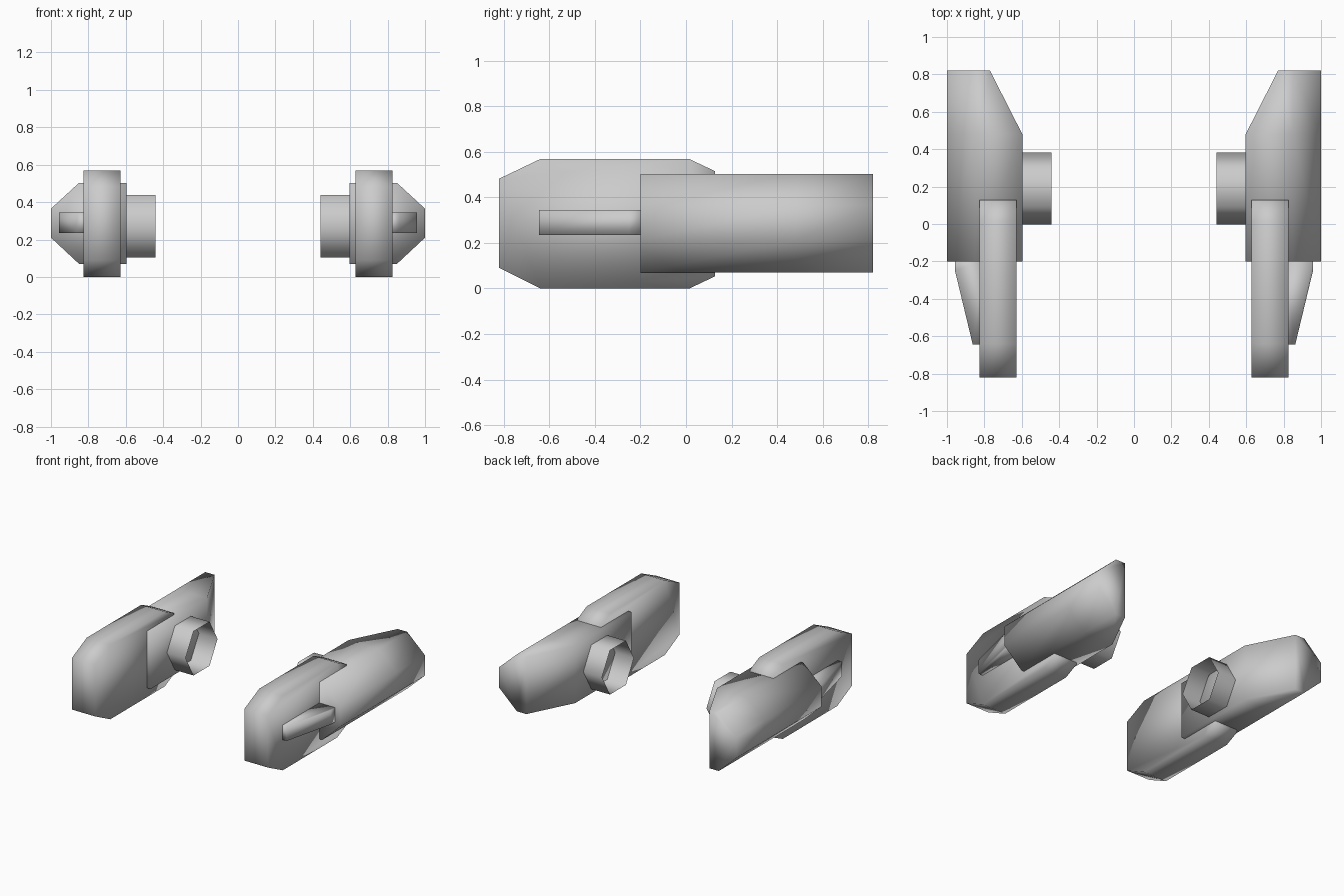
import bpy, bmesh, math

if "Cube" in bpy.data.objects:
    bpy.data.objects.remove(bpy.data.objects["Cube"])


def loft(name, sections, caps=True):
    """Skin matching cross-sections, smooth shade, mirror to the left side."""
    bm = bmesh.new()
    rings = [[bm.verts.new(p) for p in s] for s in sections]
    n = len(rings[0])
    for a, b in zip(rings, rings[1:]):
        for i in range(n):
            j = (i + 1) % n
            bm.faces.new((a[i], a[j], b[j], b[i]))
    if caps:
        bm.faces.new(rings[0][::-1])
        bm.faces.new(rings[-1])
    bmesh.ops.recalc_face_normals(bm, faces=bm.faces)
    for f in bm.faces:
        f.smooth = True
    mesh = bpy.data.meshes.new(name)
    bm.to_mesh(mesh)
    bm.free()
    ob = bpy.data.objects.new(name, mesh)
    bpy.context.collection.objects.link(ob)
    mod = ob.modifiers.new("Mirror", 'MIRROR')
    mod.use_axis[0] = True
    mod.use_mirror_merge = False
    return ob


# Main housing: chamfered outside, inner face tapering outward at the rear
def housing_section(y, inner):
    return [(x, y, z) for x, z in (
        (inner, 0.07), (0.85, 0.07), (1.0, 0.21),
        (1.0, 0.365), (0.85, 0.503), (inner, 0.503))]

loft("housing", [housing_section(-0.2, 0.597),
                 housing_section(0.48, 0.597),
                 housing_section(0.82, 0.77)])

# Front plate: long chamfered slab
plate = [(-0.82, 0.09), (-0.64, 0.0), (0.015, 0.0), (0.127, 0.053),
         (0.127, 0.515), (0.015, 0.568), (-0.64, 0.568), (-0.82, 0.482)]
loft("front_plate", [[(x, y, z) for y, z in plate] for x in (0.627, 0.825)])

# Side fin: tapered wedge on the outer face of the plate
fin = [(0.80, -0.645), (0.862, -0.645), (0.957, -0.25),
       (0.957, -0.19), (0.80, -0.19)]
loft("side_fin", [[(x, y, z) for x, y in fin] for z in (0.235, 0.345)])

# Mounting socket: open hexagonal tube on the inner face
hexagon = [(0.19 + 0.192 * math.cos(math.radians(60 * i)),
            0.271 + 0.194 * math.sin(math.radians(60 * i))) for i in range(6)]
loft("mount_socket", [[(x, y, z) for y, z in hexagon] for x in (0.44, 0.6)],
     caps=False)
